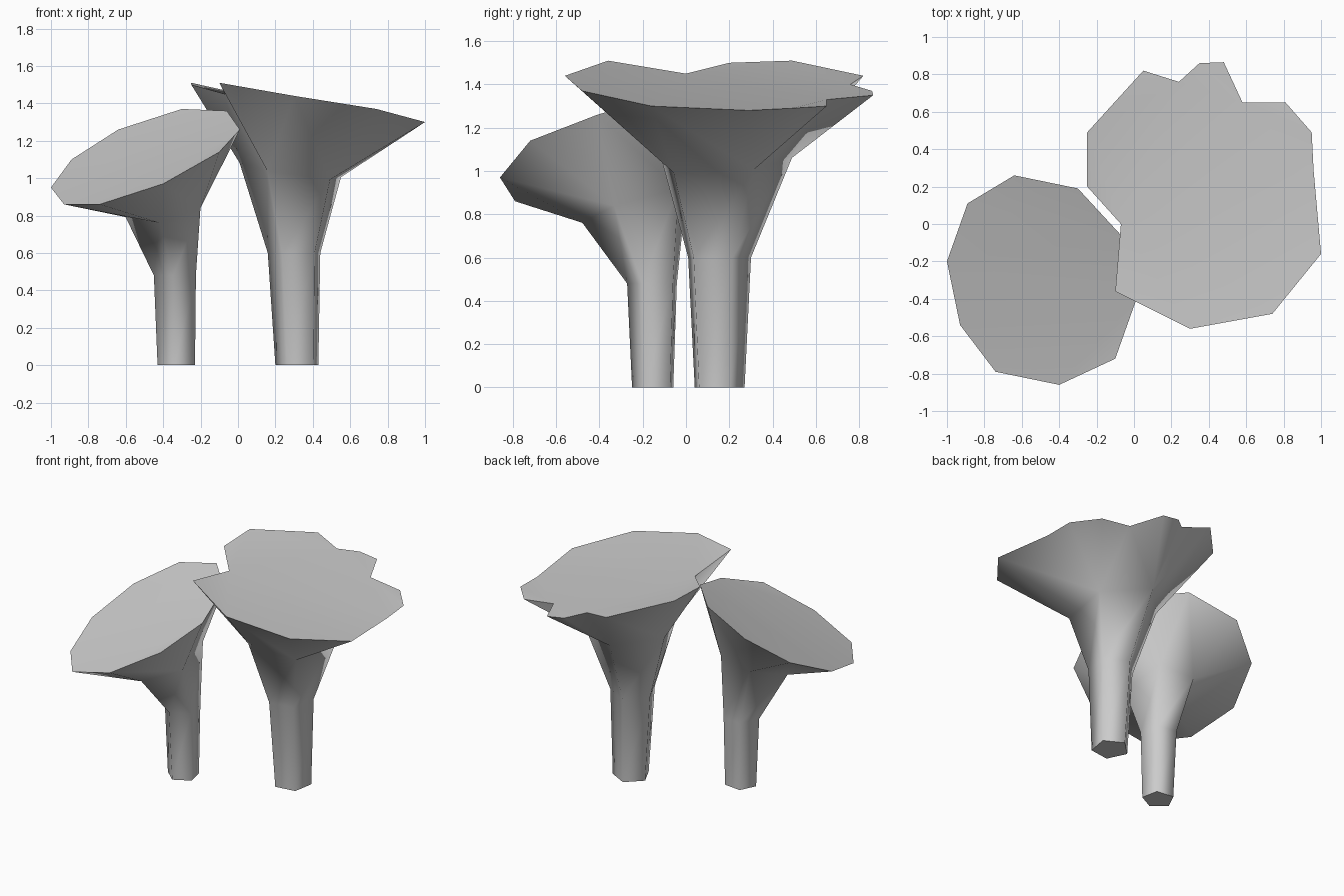
import bpy, bmesh
from math import sin, cos, atan2, radians, tau
from mathutils import Vector

old = bpy.data.objects.get("Cube")
if old:
    bpy.data.objects.remove(old, do_unlink=True)

grey = bpy.data.materials.new("mushroom_grey")
grey.use_nodes = True
colour = (0.6, 0.6, 0.6, 1)
grey.diffuse_color = colour
grey.node_tree.nodes["Principled BSDF"].inputs["Base Color"].default_value = colour

SIDES = 5


def stem_ring(bm, centre, rx, ry, turn, slope):
    """Five-sided cross-section, optionally tilted."""
    ring = []
    for i in range(SIDES):
        a = radians(turn) + tau * i / SIDES
        dx, dy = rx * cos(a), ry * sin(a)
        z = centre[2] + slope[0] * dx + slope[1] * dy
        ring.append(bm.verts.new((centre[0] + dx, centre[1] + dy, z)))
    return ring


def mushroom(name, turn, sections, rim_points):
    bm = bmesh.new()
    rings = [stem_ring(bm, c, rx, ry, turn, s) for c, rx, ry, s in sections]
    base = bm.faces.new(rings[0])

    # stem and flaring neck
    for low, high in zip(rings, rings[1:]):
        for i in range(SIDES):
            j = (i + 1) % SIDES
            bm.faces.new((low[i], low[j], high[j], high[i]))

    # flared underside: each rim point joins its nearest neck corner
    neck, mid = rings[-1], Vector(sections[-1][0])
    rim = [bm.verts.new(p) for p in rim_points]

    def nearest(v):
        a = atan2(v.co.y - mid.y, v.co.x - mid.x) - radians(turn)
        return round(a / tau * SIDES) % SIDES

    for a, b in zip(rim, rim[1:] + rim[:1]):
        i, j = nearest(a), nearest(b)
        while i != j:
            k = (i + 1) % SIDES
            bm.faces.new((neck[i], neck[k], a))
            i = k
        bm.faces.new((a, neck[i], b))

    # cap, then smooth surfaces with crisp rim and base
    cap = bm.faces.new(rim)
    bmesh.ops.recalc_face_normals(bm, faces=bm.faces)
    for face in (base, cap):
        for e in face.edges:
            e.smooth = False
    bmesh.ops.triangulate(bm, faces=[cap])
    for f in bm.faces:
        f.smooth = True

    mesh = bpy.data.meshes.new(name)
    bm.to_mesh(mesh)
    bm.free()
    mesh.materials.append(grey)
    obj = bpy.data.objects.new(name, mesh)
    bpy.context.collection.objects.link(obj)


flat = (0, 0)

# small tilted mushroom, rim listed anticlockwise from the right
mushroom(
    "small_mushroom", 47,
    [((-.326, -.148, 0), .106, .102, flat),
     ((-.333, -.15, .48), .119, .123, flat),
     ((-.393, -.224, .84), .212, .257, (.16, .295))],
    [(-.06, -.07, 1.36), (-.3, .19, 1.37), (-.64, .26, 1.26), (-.89, .11, 1.1),
     (-1, -.2, .95), (-.93, -.54, .86), (-.74, -.79, .86), (-.4, -.86, .97),
     (-.1, -.72, 1.14), (.01, -.41, 1.26)])

# large mushroom with a notched rim
mushroom(
    "large_mushroom", 26,
    [((.32, .149, 0), .122, .123, flat),
     ((.306, .147, .6), .149, .155, flat),
     ((.292, .173, 1.036), .288, .32, (-.15, .06))],
    [(.96, .29, 1.28), (.95, .49, 1.29), (.81, .65, 1.3), (.58, .65, 1.33),
     (.48, .865, 1.35), (.35, .86, 1.37), (.24, .76, 1.4), (.05, .82, 1.44),
     (-.25, .49, 1.51), (-.25, .2, 1.5), (-.07, 0, 1.45), (-.1, -.36, 1.51),
     (.3, -.56, 1.44), (.74, -.48, 1.37), (1, -.16, 1.3)])
